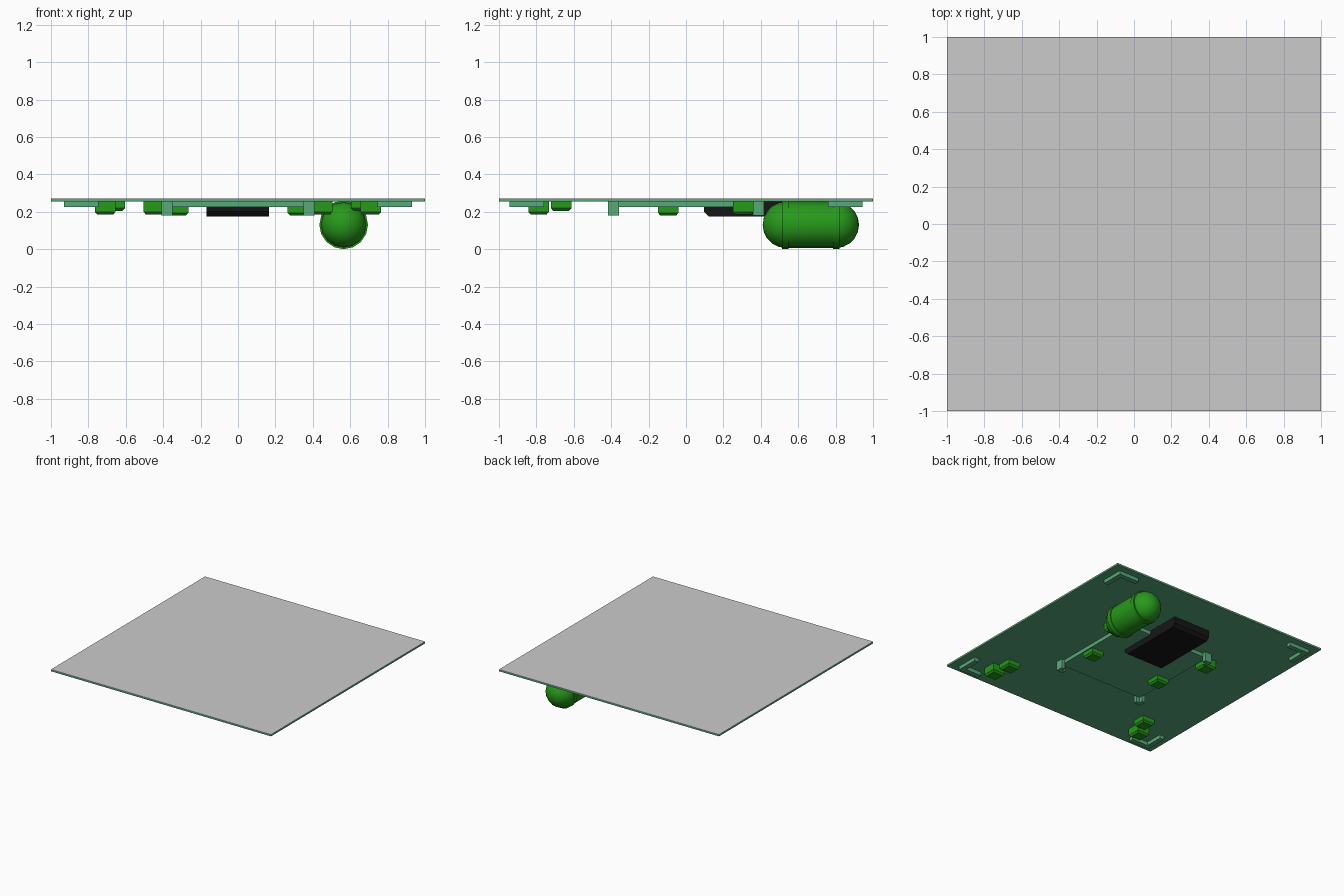
import bpy, bmesh, math
from mathutils import Matrix

if "Cube" in bpy.data.objects:
    bpy.data.objects.remove(bpy.data.objects["Cube"])


def material(name, rgb):
    m = bpy.data.materials.new(name)
    m.diffuse_color = (*rgb, 1)
    m.use_nodes = True
    m.node_tree.nodes["Principled BSDF"].inputs["Base Color"].default_value = m.diffuse_color
    return m


PANEL = material("panel_green", (0.10, 0.40, 0.20))
GREEN = material("bright_green", (0.02, 0.32, 0.01))
BLACK = material("black", (0.008, 0.008, 0.008))


def finish(name, bm, mat=None):
    bmesh.ops.recalc_face_normals(bm, faces=bm.faces)
    me = bpy.data.meshes.new(name)
    bm.to_mesh(me)
    bm.free()
    ob = bpy.data.objects.new(name, me)
    bpy.context.collection.objects.link(ob)
    if mat:
        me.materials.append(mat)
    return ob


def box(name, x, y, z, mat=None):
    """Box from (min, max) pairs."""
    bm = bmesh.new()
    bmesh.ops.create_cube(bm, size=1)
    for v in bm.verts:
        for i, (a, b) in enumerate((x, y, z)):
            v.co[i] = a if v.co[i] < 0 else b
    return finish(name, bm, mat)


def extrude(name, pts, direction, mat):
    """Closed outline pushed along a direction."""
    bm = bmesh.new()
    f = bm.faces.new([bm.verts.new(p) for p in pts])
    r = bmesh.ops.extrude_face_region(bm, geom=[f])
    verts = [g for g in r["geom"] if isinstance(g, bmesh.types.BMVert)]
    bmesh.ops.translate(bm, verts=verts, vec=direction)
    return finish(name, bm, mat)


def corner_bracket(name, sx, sy, ox, oy, arm, w, z0, z1):
    """L-shaped bracket opening towards the centre."""
    outline = [(0, 0), (arm, 0), (arm, w), (w, w), (w, arm), (0, arm)]
    pts = [(sx * (ox - a), sy * (oy - b), z0) for a, b in outline]
    extrude(name, pts, (0, 0, z1 - z0), PANEL)


# Panel with a grey top skin and a raised centre plate underneath
box("panel", (-1, 1), (-1, 1), (0.255, 0.267), PANEL)
box("top_skin", (-1, 1), (-1, 1), (0.267, 0.27))
box("centre_plate", (-0.385, 0.385), (-0.39, 0.39), (0.225, 0.256), PANEL)

# Corner brackets of the panel and of the centre plate
for sx in (-1, 1):
    for sy in (-1, 1):
        corner_bracket("edge_bracket", sx, sy, 0.93, 0.943, 0.185, 0.04, 0.225, 0.256)
        corner_bracket("plate_post", sx, sy, 0.41, 0.418, 0.06, 0.03, 0.18, 0.256)

# Small blocks with chamfered lower edges, in mirrored pairs
for x, y, z in ((0.71, -0.788, 0.185), (0.66, -0.668, 0.205),
                (0.32, -0.095, 0.18), (0.45, 0.305, 0.185)):
    for s in (-1, 1):
        bm = bmesh.new()
        rings = []
        for h, zz in ((0.055, 0.256), (0.055, z + 0.014), (0.042, z)):
            rings.append([bm.verts.new((s * x + a * h, y + b * h, zz))
                          for a, b in ((-1, -1), (1, -1), (1, 1), (-1, 1))])
        for r0, r1 in zip(rings, rings[1:]):
            for i in range(4):
                j = (i + 1) % 4
                bm.faces.new((r0[i], r0[j], r1[j], r1[i]))
        bm.faces.new(rings[0])
        bm.faces.new(rings[-1])
        finish("small_block", bm, GREEN)

# Black box, chamfered at front and back
profile = [(0.095, 0.256), (0.095, 0.202), (0.122, 0.175),
           (0.652, 0.175), (0.677, 0.2), (0.677, 0.256)]
extrude("black_box", [(-0.168, y, z) for y, z in profile], (0.335, 0, 0), BLACK)


def lathe_y(name, pts, x, z, segs=16, closed=False):
    """Spin a (y, radius) profile round the y axis."""
    bm = bmesh.new()
    vs = [bm.verts.new((r, y, 0)) for y, r in pts]
    n = len(vs)
    edges = [bm.edges.new((vs[i], vs[(i + 1) % n])) for i in range(n if closed else n - 1)]
    bmesh.ops.spin(bm, geom=vs + edges, cent=(0, 0, 0), axis=(0, 1, 0),
                   angle=2 * math.pi, steps=segs, use_merge=True)
    bmesh.ops.remove_doubles(bm, verts=bm.verts, dist=1e-5)
    bmesh.ops.transform(bm, matrix=Matrix.Translation((x, 0, z)), verts=bm.verts)
    ob = finish(name, bm, GREEN)
    bpy.ops.object.select_all(action='DESELECT')
    ob.select_set(True)
    bpy.context.view_layer.objects.active = ob
    bpy.ops.object.shade_smooth_by_angle(angle=math.radians(40))


# Tank with rounded ends and two bands
R, y0, y1 = 0.124, 0.41, 0.925
arc = [math.pi / 2 * i / 5 for i in range(6)]
tank = [(y0 + R - R * math.cos(a), R * math.sin(a)) for a in arc]
tank += [(y1 - R + R * math.cos(a), R * math.sin(a)) for a in reversed(arc)]
lathe_y("tank", tank, 0.565, 0.13)
for y in (0.53, 0.803):
    lathe_y("tank_band", [(y - 0.018, 0.115), (y - 0.018, 0.13),
                          (y + 0.018, 0.13), (y + 0.018, 0.115)], 0.565, 0.13, closed=True)
